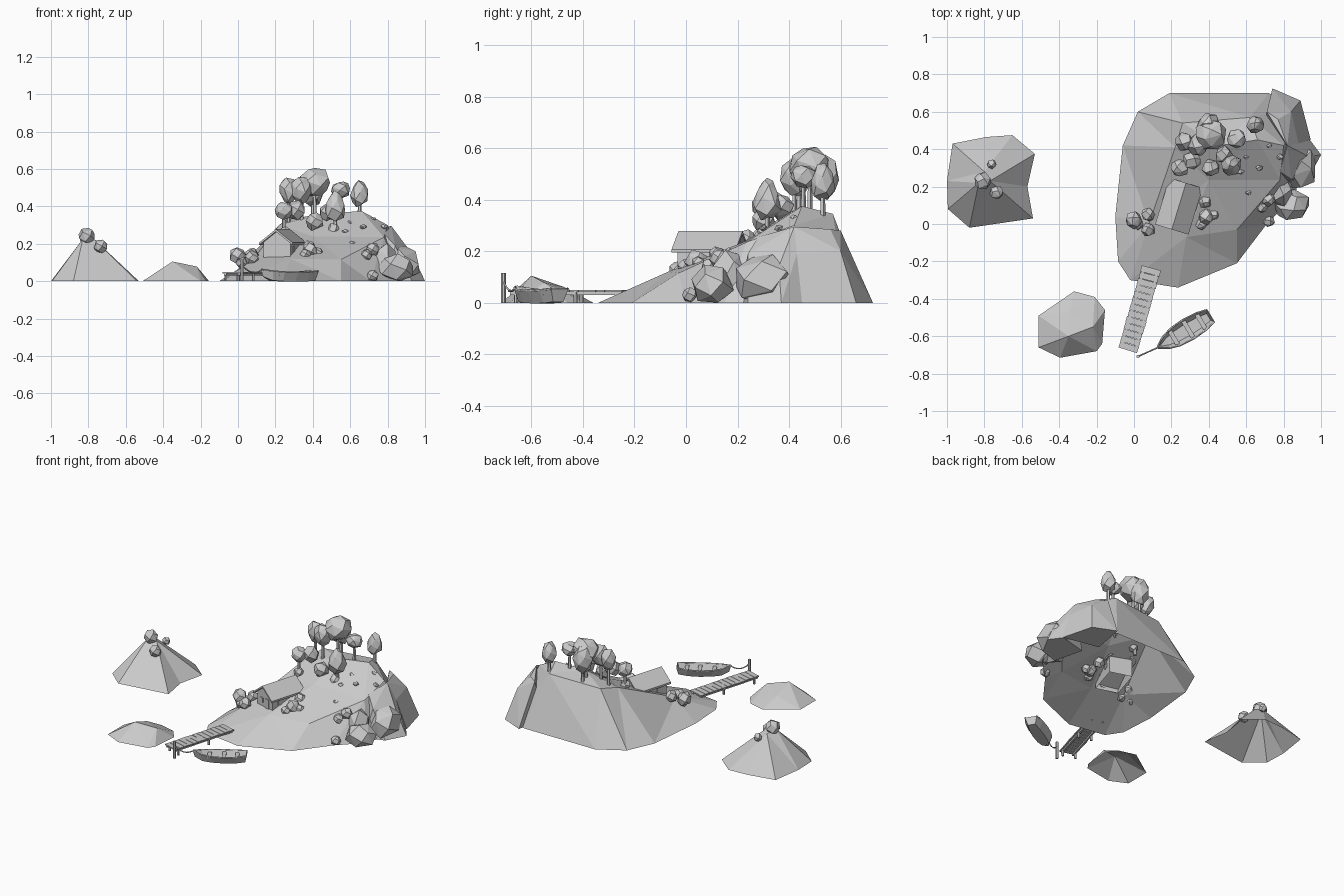
import bpy, bmesh, math, random
from mathutils import Vector, Matrix
from mathutils.geometry import delaunay_2d_cdt

if "Cube" in bpy.data.objects:
    bpy.data.objects.remove(bpy.data.objects["Cube"])

random.seed(4)
I = Matrix.Identity(4)

def mesh(name, verts, faces, m=I):
    me = bpy.data.meshes.new(name)
    me.from_pydata([m @ Vector(v) for v in verts], [], faces)
    ob = bpy.data.objects.new(name, me)
    bpy.context.collection.objects.link(ob)
    return ob

def finish(name, bm):
    me = bpy.data.meshes.new(name)
    bm.to_mesh(me)
    bm.free()
    ob = bpy.data.objects.new(name, me)
    bpy.context.collection.objects.link(ob)
    return ob

def box(name, c, s, m=I):
    bm = bmesh.new()
    bmesh.ops.create_cube(bm, size=1, matrix=m @ Matrix.Translation(c) @ Matrix.Diagonal((*s, 1)))
    return finish(name, bm)

def rod(name, base, h, r, sides=6, m=I, r2=None):
    bm = bmesh.new()
    bmesh.ops.create_cone(bm, cap_ends=True, segments=sides, radius1=r, radius2=r2 or r, depth=h,
                          matrix=m @ Matrix.Translation(Vector(base) + Vector((0, 0, h / 2))))
    return finish(name, bm)

def hull(name, pts):
    bm = bmesh.new()
    for p in pts:
        bm.verts.new(p)
    res = bmesh.ops.convex_hull(bm, input=bm.verts)
    bmesh.ops.delete(bm, geom=[v for v in res["geom_interior"] if isinstance(v, bmesh.types.BMVert)], context='VERTS')
    bmesh.ops.dissolve_limit(bm, angle_limit=math.radians(9), verts=bm.verts, edges=bm.edges)
    return finish(name, bm)

def blob(name, c, r, n=18, taper=0.0, floor=None):
    """Faceted lump: hull of jittered points on an ellipsoid."""
    pts, spin = [], random.random() * 6
    for i in range(n):
        z = 1 - (2 * i + 1) / n
        q, a = math.sqrt(1 - z * z), i * 2.39996 + spin
        j = random.uniform(0.98, 1.14)
        w = q * j * (1 - taper * z)
        p = Vector((c[0] + r[0] * w * math.cos(a), c[1] + r[1] * w * math.sin(a), c[2] + r[2] * j * z))
        if floor is not None:
            p.z = max(p.z, floor)
        pts.append(p)
    return hull(name, pts)

def land(name, outline, inner):
    """Open-bottomed terrain: shoreline plus height points, triangulated."""
    pts = [(x, y, 0) for x, y in outline] + inner
    k = len(outline)
    v, _, f, ov, _, _ = delaunay_2d_cdt([Vector(p[:2]) for p in pts], [(i, (i + 1) % k) for i in range(k)], [], 1, 1e-5)
    return mesh(name, [(p.x, p.y, pts[o[0]][2] if o else 0) for p, o in zip(v, ov)], f)

# Main island and two islets
land("main_island",
     [(-.06, .42), (.02, .60), (.19, .70), (.72, .70), (.88, .62), (.92, .40), (.86, .15), (.71, 0),
      (.55, -.21), (.235, -.34), (-.02, -.30), (-.085, -.20), (-.10, .04)],
     [(.26, .54, .33), (.62, .57, .345), (.66, .45, .375), (.22, .41, .30), (.40, .235, .24), (.78, .235, .235),
      (.80, .42, .30), (.08, .0, .115), (.28, -.07, .12), (.55, -.03, .115), (.46, .42, .36)])
land("tall_islet",
     [(-.97, .43), (-.79, .465), (-.65, .475), (-.53, .375), (-.57, .20), (-.54, .03), (-.88, -.02), (-.995, .08), (-1, .23)],
     [(-.83, .22, .225), (-.77, .23, .225), (-.80, .28, .21)])
land("low_islet",
     [(-.51, -.49), (-.32, -.36), (-.21, -.39), (-.155, -.46), (-.17, -.64), (-.20, -.68), (-.395, -.715), (-.51, -.66)],
     [(-.35, -.60, .105), (-.22, -.55, .078), (-.35, -.47, .06)])

# Cliff and boulders on the right shore
hull("back_cliff", [(.74, .725, 0), (.89, .66, 0), (.945, .45, 0), (.70, .50, 0), (.71, .60, .28), (.78, .66, .12),
                    (.84, .60, .20), (.88, .43, .19), (.77, .56, .285), (.82, .42, .295)])
hull("front_cliff", [(1.0, .37, 0), (.94, .45, 0), (.93, .24, 0), (.80, .20, 0), (.75, .40, 0), (.935, .36, .14),
                     (.88, .43, .19), (.82, .42, .295), (.78, .28, .255), (.84, .24, .19)])
for c, r in [((.89, .30, .09), (.085, .115, .105)), ((.845, .10, .07), (.095, .08, .075)),
             ((.78, .17, .10), (.07, .075, .10)), ((.72, .015, .03), (.032, .03, .03))]:
    blob("boulder", c, r, 15, .1, 0)
for x, y, z in [(.57, .28, .265), (.61, .17, .20), (.60, .36, .31), (.67, .30, .29), (.72, .42, .33), (.78, .36, .29)]:
    blob("stone", (x, y, z), (.02, .016, .014), 10)

# Trees: x, y, trunk base z, crown centre z, crown radius, crown half height, taper
trees = [(.41, .48, .33, .53, .08, .078, 0), (.27, .44, .30, .48, .046, .07, -.2), (.34, .42, .32, .485, .055, .07, -.2),
         (.52, .315, .27, .405, .05, .085, .5), (.55, .455, .34, .49, .05, .045, 0), (.65, .53, .35, .47, .045, .07, .2),
         (.245, .30, .23, .375, .048, .046, 0), (.40, .53, .33, .49, .06, .085, 0)]
for x, y, b, z, r, h, t in trees:
    rod("tree_trunk", (x, y, b - .03), z - b + .02, .012, 5, r2=.008)
    blob("tree_crown", (x, y, z), (r, r, h), 20, t)

# Bushes: x, y, z, radius
for x, y, z, r in [(.31, .34, .38, .048), (.41, .30, .32, .046), (.48, .37, .37, .045), (.51, .31, .27, .036), (.25, .29, .26, .03),
                   (.0, .02, .135, .045), (.075, .05, .14, .035), (.075, -.03, .125, .035), (.02, 0, .1, .03),
                   (.38, .12, .18, .036), (.385, .04, .16, .042), (.425, .05, .15, .03), (.36, 0, .14, .03),
                   (.72, .13, .17, .036), (.685, .09, .14, .03),
                   (-.81, .23, .24, .045), (-.76, .32, .19, .025), (-.735, .17, .185, .036)]:
    blob("bush", (x, y, z), (r, r, r * 1.05), 16)

# House: gabled body open underneath, roof, door, windows
H = Matrix.Translation((.24, .095, 0)) @ Matrix.Rotation(math.radians(-17), 4, 'Z')

def prism(name, prof, y0, y1, m, skip=None):
    n = len(prof)
    v = [(x, y, z) for y in (y0, y1) for x, z in prof]
    f = [tuple(range(n)), tuple(range(2 * n - 1, n - 1, -1))]
    f += [(i, i + n, (i + 1) % n + n, (i + 1) % n) for i in range(n) if i != skip]
    return mesh(name, v, f, m)

prism("house_walls", [(-.075, .1), (.075, .1), (.075, .208), (0, .267), (-.075, .208)], -.11, .11, H, 0)
for s in (-1, 1):
    prism("roof_slope", [(0, .265), (.093 * s, .194), (.093 * s, .206), (0, .278)], -.13, .13, H)
box("door", (.025, -.111, .155), (.032, .008, .07), H)
box("front_window", (-.03, -.111, .17), (.03, .008, .03), H)
for s in (-1, 1):
    for y in (-.05, .05):
        box("side_window", (.076 * s, y, .17), (.006, .03, .03), H)

# Jetty: planks, beams, posts, mooring post
J = Matrix.Translation((.03, -.455, 0)) @ Matrix.Rotation(math.radians(-16), 4, 'Z')
N = 13
for i in range(N):
    tilt = Matrix.Rotation(random.uniform(-.03, .03), 4, 'Z')
    y = -.23 + .46 * (i + .5) / N
    box("plank", (0, 0, 0), (.105 + random.uniform(-.004, .004), .46 / N - .002, .008),
        J @ Matrix.Translation((0, y, .046)) @ tilt)
for s in (-1, 1):
    box("jetty_beam", (.038 * s, 0, .036), (.012, .45, .012), J)
    for y in (-.2, .04):
        rod("jetty_post", (.042 * s, y, 0), .042, .008, 6, J)
rod("mooring_post", (.022, -.708, 0), .115, .009, 6)

# Rowing boat: hull, seats, rim
B = Matrix.Translation((.273, -.573, 0)) @ Matrix.Rotation(math.radians(31), 4, 'Z')
stations = [(-.17, .003, .062, .025), (-.12, .034, .053, .006), (-.06, .052, .048, .002), (.02, .058, .046, 0),
            (.10, .052, .048, .001), (.16, .037, .054, .006)]
v, f = [], []
for x, w, t, b in stations:
    v += [(x, -w, t), (x * .93, -.6 * w, b), (x * .93, .6 * w, b), (x, w, t)]
for i in range(len(stations) - 1):
    f += [(4 * i + j, 4 * i + j + 1, 4 * i + j + 5, 4 * i + j + 4) for j in range(3)]
e = 4 * len(stations) - 4
f.append((e, e + 1, e + 2, e + 3))
boat = mesh("boat_hull", v, f, B)
sol = boat.modifiers.new("thickness", 'SOLIDIFY')
sol.thickness, sol.offset = .006, 0
for x, w in ((-.07, .086), (.02, .1), (.10, .09)):
    box("boat_seat", (x, 0, .034), (.024, w, .006), B)

def tube(name, pts, r):
    cu = bpy.data.curves.new(name, 'CURVE')
    cu.dimensions, cu.bevel_depth, cu.bevel_resolution = '3D', r, 0
    sp = cu.splines.new('POLY')
    sp.points.add(len(pts) - 1)
    for p, q in zip(sp.points, pts):
        p.co = (*q, 1)
    bpy.context.collection.objects.link(bpy.data.objects.new(name, cu))

for s in (-1, 1):
    tube("boat_rim", [B @ Vector((x, s * w, t)) for x, w, t, b in stations], .005)

# Sagging rope from post to bow
a, b = Vector((.022, -.708, .085)), B @ Vector((-.17, 0, .06))
tube("rope", [a.lerp(b, i / 6) - Vector((0, 0, .1 * i / 6 * (1 - i / 6))) for i in range(7)], .004)
